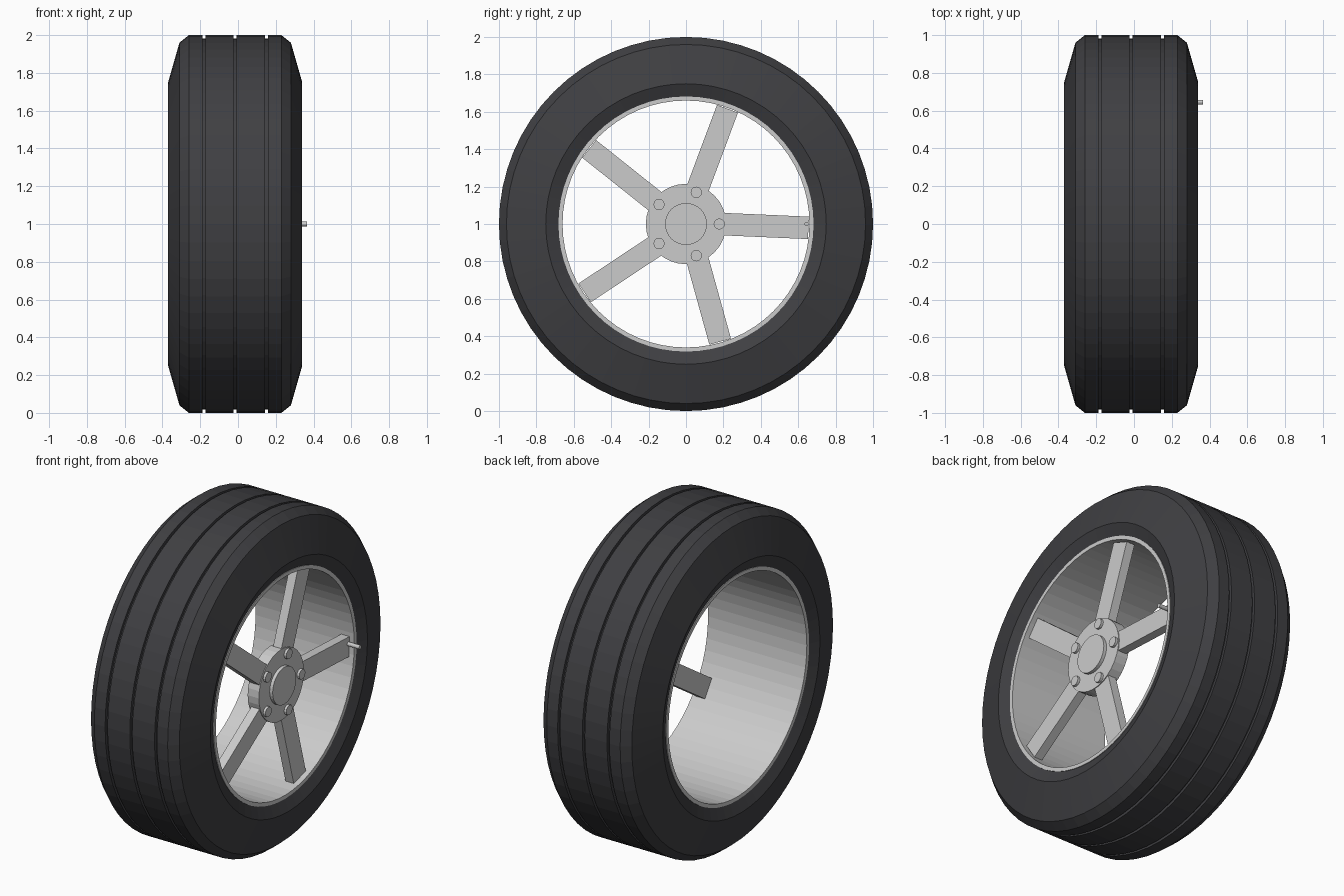
import bpy, bmesh
from math import cos, sin, radians, tau
from mathutils import Matrix, Vector

if "Cube" in bpy.data.objects:
    bpy.data.objects.remove(bpy.data.objects["Cube"])

CX = -0.015          # tyre centre along the axle
SEG = 64


def finish(bm, name, mat=None):
    bmesh.ops.recalc_face_normals(bm, faces=bm.faces)
    me = bpy.data.meshes.new(name)
    bm.to_mesh(me)
    bm.free()
    ob = bpy.data.objects.new(name, me)
    bpy.context.collection.objects.link(ob)
    if mat:
        me.materials.append(mat)
    return ob


def ring(name, profile, mat=None):
    """Revolve a closed (x, radius) profile round the axle."""
    bm = bmesh.new()
    loops = []
    for i in range(SEG):
        a = tau * i / SEG
        loops.append([bm.verts.new((CX + x, r * cos(a), 1 + r * sin(a))) for x, r in profile])
    n = len(profile)
    for i in range(SEG):
        p, q = loops[i], loops[(i + 1) % SEG]
        for j in range(n):
            k = (j + 1) % n
            bm.faces.new((p[j], p[k], q[k], q[j]))
    return finish(bm, name, mat)


def disc(name, x0, x1, r, y=0, z=1, seg=32):
    bm = bmesh.new()
    m = Matrix.Translation(((x0 + x1) / 2, y, z)) @ Matrix.Rotation(radians(90), 4, 'Y')
    bmesh.ops.create_cone(bm, cap_ends=True, segments=seg, radius1=r, radius2=r,
                          depth=x1 - x0, matrix=m)
    return finish(bm, name)


rubber = bpy.data.materials.new("rubber")
rubber.diffuse_color = (0.05, 0.05, 0.055, 1)
rubber.use_nodes = True
rubber.node_tree.nodes["Principled BSDF"].inputs["Base Color"].default_value = rubber.diffuse_color

# Tyre: sidewalls, shoulders and a tread with three grooves
W, D = 0.008, 0.018
left = [(-0.325, 0.68), (-0.355, 0.75), (-0.295, 0.96), (-0.245, 1.0)]
grooves = []
for g in (-0.165, 0, 0.165):
    grooves += [(g - W, 1.0), (g - W, 1.0 - D), (g + W, 1.0 - D), (g + W, 1.0)]
right = [(-x, r) for x, r in reversed(left)]
ring("tyre", left + grooves + right, rubber)

# Rim barrel
ring("rim", [(-0.33, 0.66), (-0.33, 0.682), (0.33, 0.682), (0.33, 0.66)])

# Hub and centre cap
disc("hub", 0.215, 0.29, 0.215)
disc("hub_cap", 0.28, 0.31, 0.112)

# Five spokes, each leaning slightly, with a wheel bolt beside each
for i in range(5):
    a = tau * i / 5
    bm = bmesh.new()
    bmesh.ops.create_cube(bm, size=1)
    lean = Matrix.Translation((0.2575, 0.39, -0.009)) @ Matrix.Rotation(radians(-2.5), 4, 'X')
    turn = Matrix.Translation((0, 0, 1)) @ Matrix.Rotation(a, 4, 'X')
    size = Matrix.Diagonal(Vector((0.055, 0.53, 0.12, 1)))
    bmesh.ops.transform(bm, matrix=turn @ lean @ size, verts=bm.verts)
    finish(bm, f"spoke_{i + 1}")
    disc(f"bolt_{i + 1}", 0.28, 0.305, 0.03, 0.178 * cos(a), 1 + 0.178 * sin(a), 12)

# Valve stem
disc("valve_stem", 0.265, 0.365, 0.012, 0.645, 1.0, 12)
